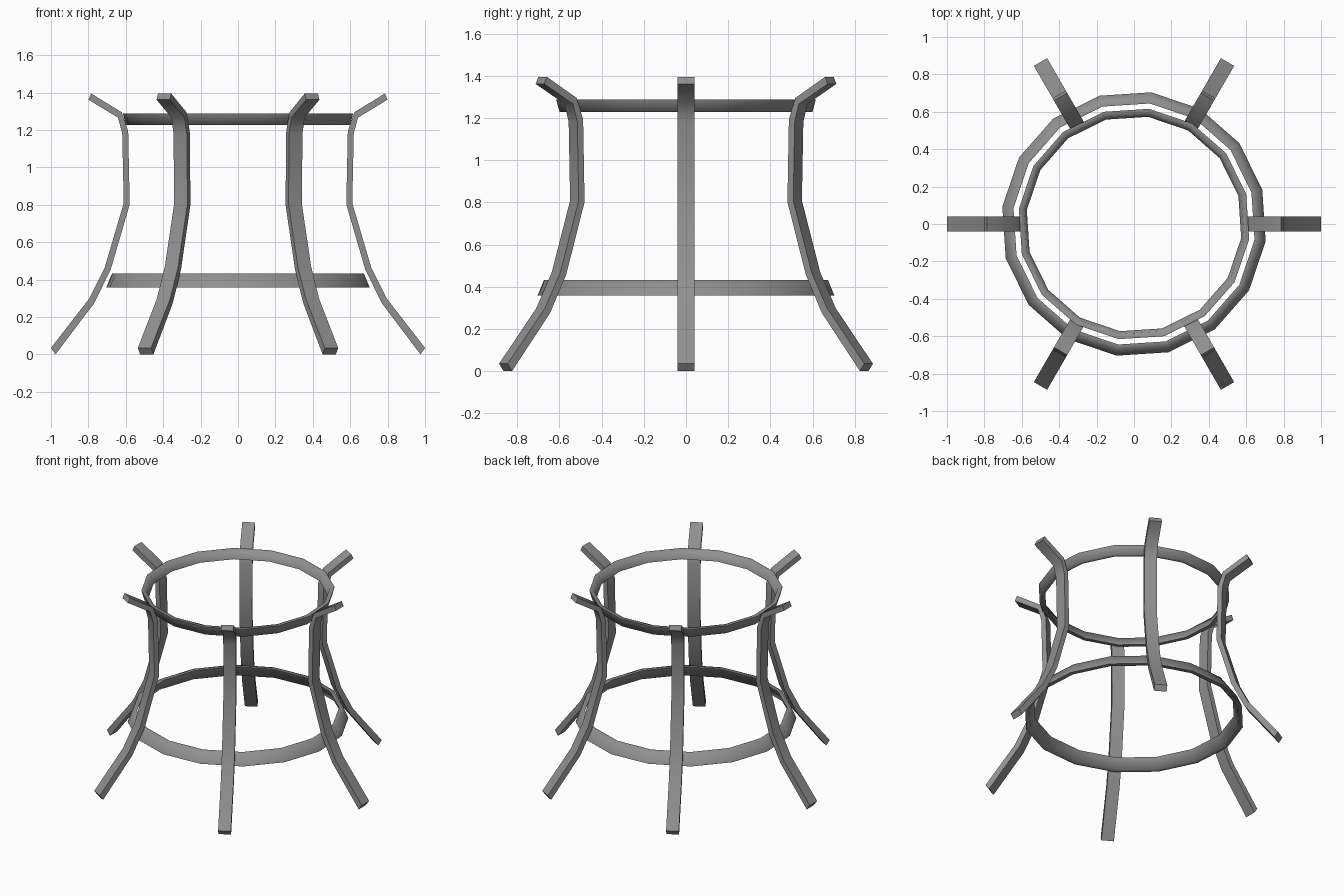
import bpy, bmesh
from math import cos, sin, pi, radians

if "Cube" in bpy.data.objects:
    bpy.data.objects.remove(bpy.data.objects["Cube"])

# Dark grey finish shared by all parts
grey = bpy.data.materials.new("dark_grey")
grey.diffuse_color = (0.28, 0.28, 0.28, 1.0)
grey.use_nodes = True
grey.node_tree.nodes["Principled BSDF"].inputs["Base Color"].default_value = grey.diffuse_color


def make_object(name, verts, faces, smooth_angle):
    mesh = bpy.data.meshes.new(name)
    mesh.from_pydata(verts, [], faces)
    mesh.materials.append(grey)
    bm = bmesh.new()
    bm.from_mesh(mesh)
    bmesh.ops.recalc_face_normals(bm, faces=bm.faces)
    bm.to_mesh(mesh)
    bm.free()
    obj = bpy.data.objects.new(name, mesh)
    bpy.context.collection.objects.link(obj)
    bpy.ops.object.select_all(action='DESELECT')
    obj.select_set(True)
    bpy.context.view_layer.objects.active = obj
    bpy.ops.object.shade_smooth_by_angle(angle=radians(smooth_angle))
    return obj


# Curved leg: (inner radius, z, outer radius, z) at each bend
LEG = [(0.976, 0.0, 1.0, 0.035), (0.768, 0.275, 0.797, 0.297),
       (0.68, 0.456, 0.712, 0.467), (0.579, 0.802, 0.611, 0.809),
       (0.587, 1.192, 0.619, 1.183), (0.622, 1.295, 0.642, 1.267),
       (0.785, 1.395, 0.80, 1.362)]
HALF_WIDTH = 0.041


def leg(name, angle):
    c, s = cos(angle), sin(angle)
    verts, faces = [], []
    for ri, zi, ro, zo in LEG:
        for r, w, z in ((ri, -1, zi), (ri, 1, zi), (ro, 1, zo), (ro, -1, zo)):
            w *= HALF_WIDTH
            verts.append((r * c - w * s, r * s + w * c, z))
    for i in range(len(LEG) - 1):
        for j in range(4):
            k = (j + 1) % 4
            faces.append((4 * i + j, 4 * i + k, 4 * i + 4 + k, 4 * i + 4 + j))
    n = len(verts)
    faces += [(0, 1, 2, 3), (n - 4, n - 3, n - 2, n - 1)]
    return make_object(name, verts, faces, 60)


# Band ring: four-point section swept around z
def ring(name, section, sides=16, offset=radians(15)):
    verts, faces = [], []
    for i in range(sides):
        a = offset + 2 * pi * i / sides
        verts += [(r * cos(a), r * sin(a), z) for r, z in section]
        n = (i + 1) % sides
        for j in range(4):
            k = (j + 1) % 4
            faces.append((4 * i + j, 4 * i + k, 4 * n + k, 4 * n + j))
    return make_object(name, verts, faces, 80)


for i in range(6):
    leg(f"leg_{i + 1}", i * pi / 3)

ring("upper_ring", [(0.605, 1.228), (0.621, 1.288), (0.594, 1.288), (0.578, 1.228)])
ring("lower_ring", [(0.71, 0.358), (0.679, 0.433), (0.650, 0.433), (0.681, 0.358)])
